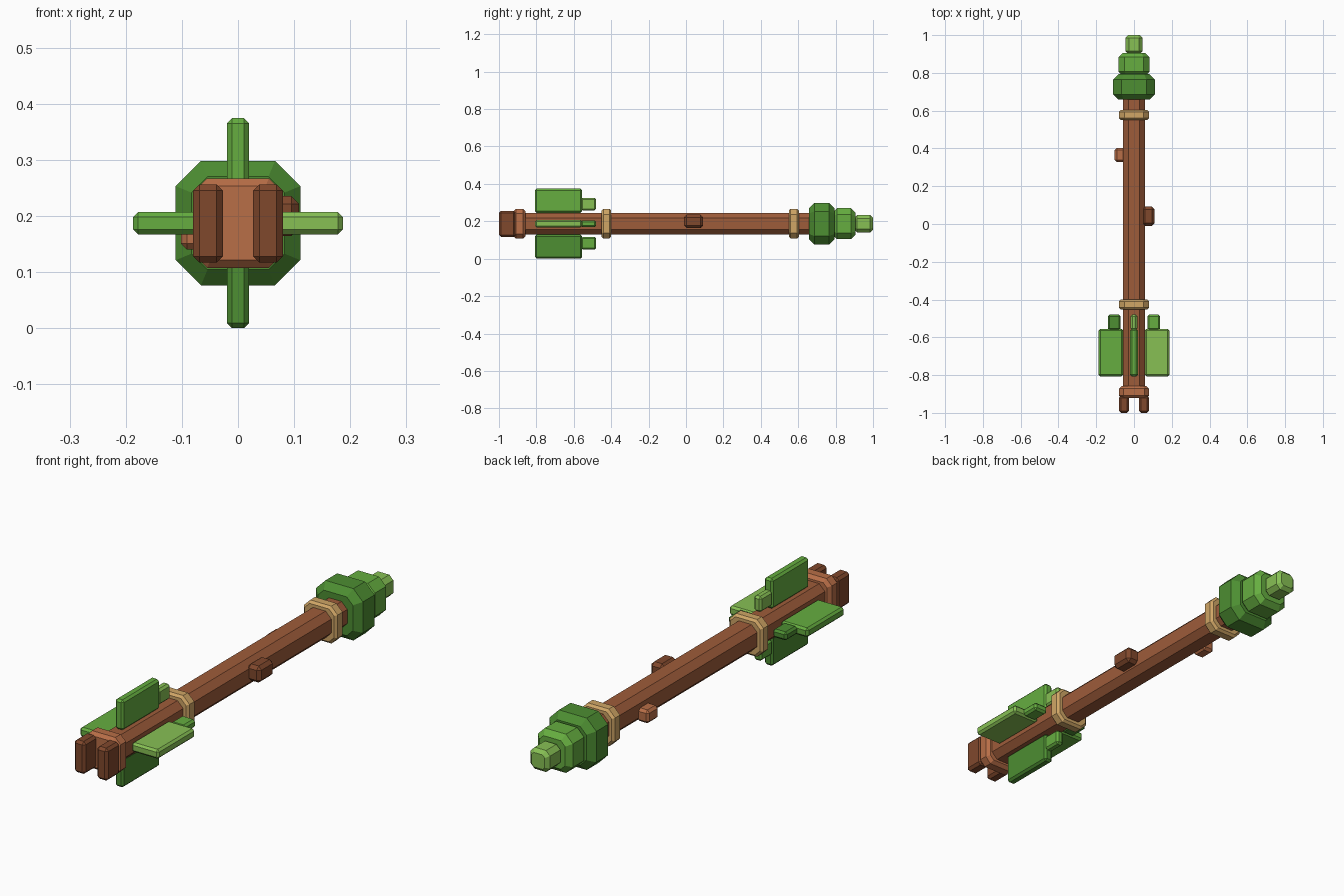
import bpy, bmesh
from mathutils import Vector

if "Cube" in bpy.data.objects:
    bpy.data.objects.remove(bpy.data.objects["Cube"])

AXIS = 0.187  # height of the shaft centre line


def material(name, r, g, b):
    m = bpy.data.materials.new(name)
    lin = [((v / 255 + 0.055) / 1.055) ** 2.4 for v in (r, g, b)]
    m.diffuse_color = (*lin, 1)
    m.use_nodes = True
    m.node_tree.nodes["Principled BSDF"].inputs["Base Color"].default_value = m.diffuse_color
    return m


DARK = material("dark_green", 77, 142, 50)
MID = material("mid_green", 102, 174, 64)
LIGHT = material("light_green", 135, 192, 84)
WOOD = material("wood", 158, 92, 58)
PALE = material("pale_wood", 184, 110, 71)
BARK = material("dark_wood", 128, 72, 44)
TAN = material("binding_tan", 208, 166, 102)


def finish(name, bm, mat):
    bmesh.ops.recalc_face_normals(bm, faces=bm.faces)
    me = bpy.data.meshes.new(name)
    bm.to_mesh(me)
    bm.free()
    me.materials.append(mat)
    ob = bpy.data.objects.new(name, me)
    bpy.context.collection.objects.link(ob)
    return ob


def prism(name, y0, y1, h, c, d, mat):
    """Corner-cut square bar along y: half width h, corner cut c, end bevel d."""
    bm = bmesh.new()
    rings = []
    for y, inset in ((y0, d), (y0 + d, 0), (y1 - d, 0), (y1, d)):
        a = h - inset
        f = a - (c - 0.586 * inset)
        pts = [(a, -f), (a, f), (f, a), (-f, a), (-a, f), (-a, -f), (-f, -a), (f, -a)]
        rings.append([bm.verts.new((x, y, AXIS + z)) for x, z in pts])
    for r, s in zip(rings, rings[1:]):
        for i in range(8):
            j = (i + 1) % 8
            bm.faces.new((r[i], r[j], s[j], s[i]))
    bm.faces.new(rings[0])
    bm.faces.new(rings[-1])
    return finish(name, bm, mat)


def box(name, lo, hi, bevel, mat):
    """Bevelled box between two corners."""
    lo, hi = Vector(lo), Vector(hi)
    bm = bmesh.new()
    bmesh.ops.create_cube(bm, size=1)
    for v in bm.verts:
        v.co = (lo + hi) / 2 + v.co * (hi - lo)
    bmesh.ops.bevel(bm, geom=bm.edges[:], offset=bevel, segments=1,
                    profile=0.5, affect='EDGES')
    return finish(name, bm, mat)


# Shaft and bindings
prism("shaft", -0.90, 0.68, 0.057, 0.027, 0.01, WOOD)
prism("rear_binding", -0.452, -0.40, 0.08, 0.03, 0.010, TAN)
prism("front_binding", 0.55, 0.603, 0.08, 0.03, 0.010, TAN)

# Tiered head
prism("head_base", 0.658, 0.793, 0.111, 0.045, 0.028, DARK)
prism("head_middle", 0.785, 0.905, 0.083, 0.033, 0.022, MID)
prism("head_tip", 0.90, 1.0, 0.046, 0.019, 0.015, LIGHT)

# Nock block with two prongs
prism("nock_block", -0.922, -0.858, 0.08, 0.025, 0.014, PALE)
for side, s in (("left", -1), ("right", 1)):
    xa, xb = sorted((0.027 * s, 0.08 * s))
    box(side + "_nock_prong", (xa, -1.0, 0.117), (xb, -0.91, 0.256), 0.011, BARK)

# Four fins, each with a small leading barb
for side, ux, uz, fin_mat, barb_mat in (("top", 0, 1, MID, LIGHT),
                                        ("bottom", 0, -1, DARK, MID),
                                        ("left", -1, 0, MID, DARK),
                                        ("right", 1, 0, LIGHT, MID)):
    for part, r0, r1, y0, y1, t, mat in (
            ("fin", 0.058, 0.187, -0.807, -0.555, 0.02, fin_mat),
            ("barb", 0.071, 0.138, -0.562, -0.48, 0.018, barb_mat)):
        xs = sorted((ux * r0, ux * r1)) if ux else (-t, t)
        zs = sorted((uz * r0, uz * r1)) if uz else (-t, t)
        box(side + "_" + part, (xs[0], y0, AXIS + zs[0]),
            (xs[1], y1, AXIS + zs[1]), 0.009, mat)

# Twig stubs on the shaft
box("right_twig_stub", (0.045, -0.01, 0.164), (0.109, 0.092, 0.235), 0.014, BARK)
box("left_twig_stub", (-0.102, 0.327, 0.14), (-0.045, 0.402, 0.197), 0.011, PALE)
